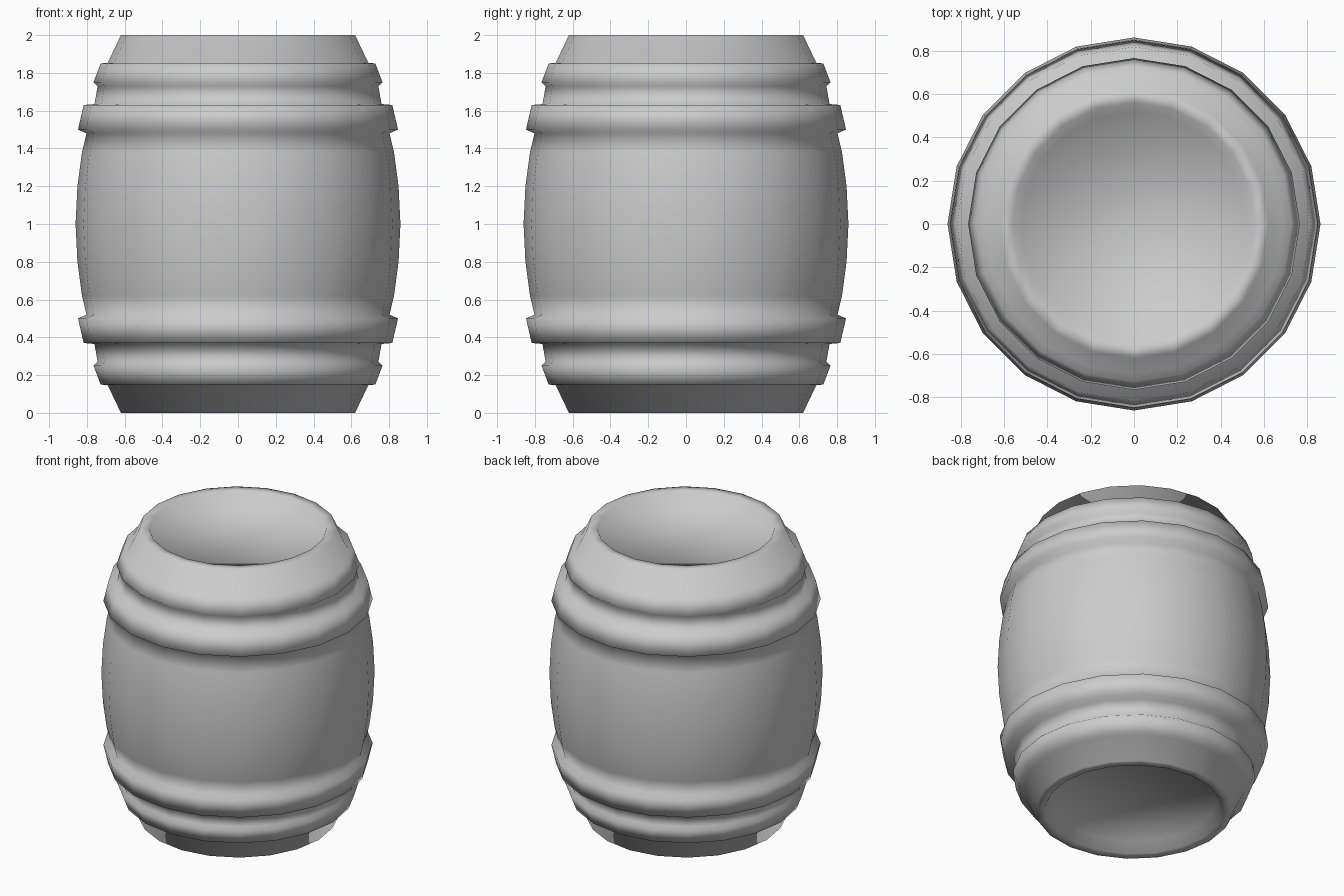
import bpy, bmesh
from math import sin, cos, pi

if "Cube" in bpy.data.objects:
    bpy.data.objects.remove(bpy.data.objects["Cube"])

SIDES = 20

# Upper half profile (radius, z): recessed lid edge, rim, two hoops, bulging belly
upper = [(0.52, 1.93), (0.56, 2.0), (0.62, 2.0),
         (0.69, 1.853), (0.727, 1.85), (0.765, 1.75), (0.743, 1.73),
         (0.76, 1.635), (0.817, 1.63), (0.847, 1.50), (0.802, 1.48),
         (0.826, 1.38), (0.85, 1.2), (0.86, 1.0)]
# The lower half mirrors the upper half about z = 1
profile = upper + [(r, 2 - z) for r, z in reversed(upper[:-1])]

bm = bmesh.new()
rings = [[bm.verts.new((r * cos(2 * pi * i / SIDES), r * sin(2 * pi * i / SIDES), z))
          for i in range(SIDES)] for r, z in profile]

# Outer skin
for a, b in zip(rings, rings[1:]):
    for i in range(SIDES):
        j = (i + 1) % SIDES
        bm.faces.new((a[i], b[i], b[j], a[j]))

# Recessed lids
bm.faces.new(rings[0])
bm.faces.new(rings[-1][::-1])
bmesh.ops.recalc_face_normals(bm, faces=bm.faces)
for f in bm.faces:
    f.smooth = True

mesh = bpy.data.meshes.new("barrel")
bm.to_mesh(mesh)
bm.free()
bpy.context.collection.objects.link(bpy.data.objects.new("barrel", mesh))
